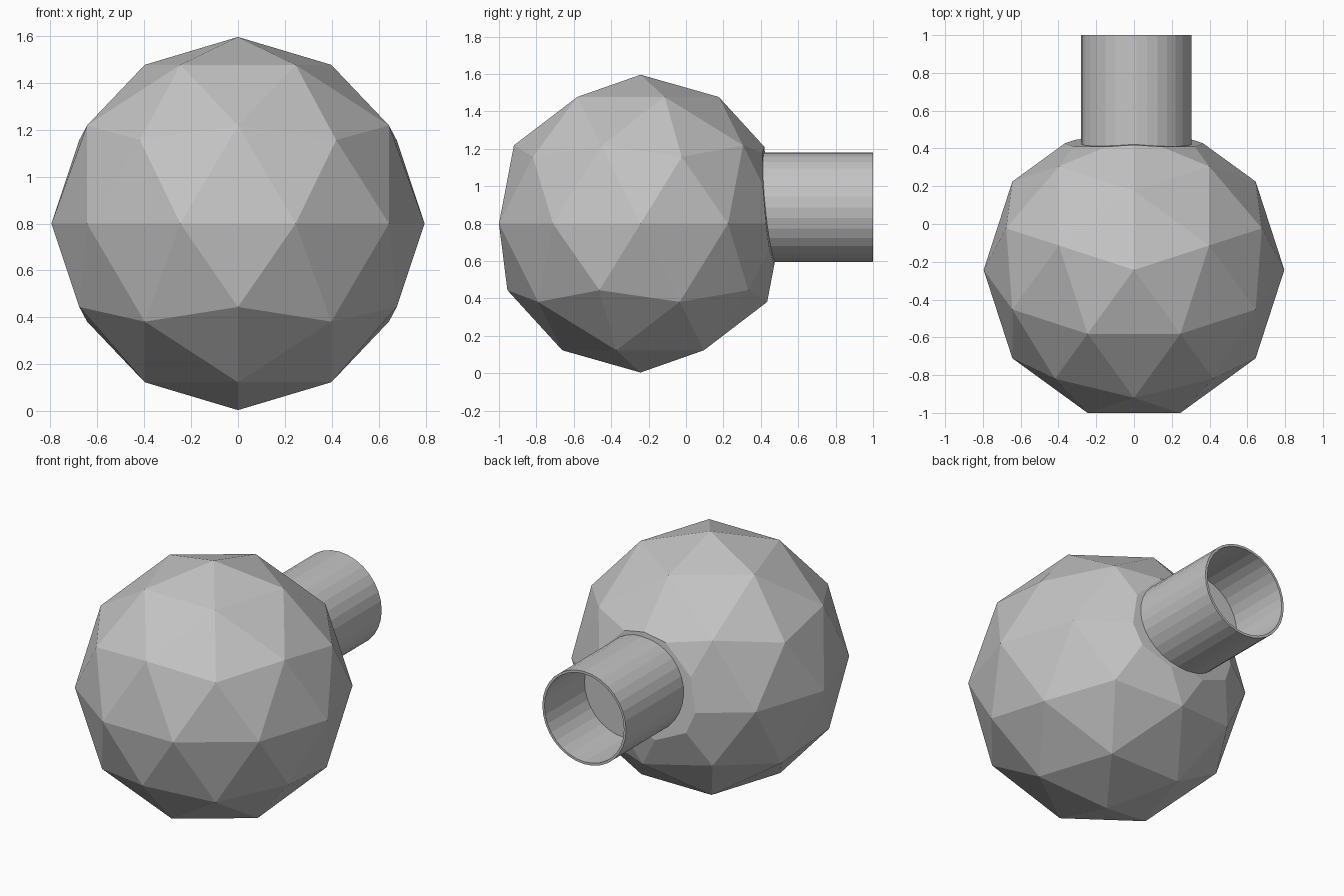
import bpy, bmesh
from math import pi
from mathutils import Matrix, Vector

cube = bpy.data.objects.get("Cube")
if cube:
    bpy.data.objects.remove(cube, do_unlink=True)

grey = bpy.data.materials.new("plain_grey")
grey.use_nodes = True
colour = (0.55, 0.55, 0.55, 1)
grey.diffuse_color = colour
grey.node_tree.nodes["Principled BSDF"].inputs["Base Color"].default_value = colour


def finish(bm, name):
    bmesh.ops.recalc_face_normals(bm, faces=bm.faces)
    mesh = bpy.data.meshes.new(name)
    bm.to_mesh(mesh)
    bm.free()
    mesh.materials.append(grey)
    obj = bpy.data.objects.new(name, mesh)
    bpy.context.collection.objects.link(obj)
    return obj


# Faceted ball, turned so that one edge of its middle ring faces the front
bm = bmesh.new()
place = Matrix.Translation((0, -0.243, 0.8)) @ Matrix.Rotation(pi / 2, 4, 'Z')
bmesh.ops.create_icosphere(bm, subdivisions=2, radius=0.796, matrix=place)

# Flattened seat for the pipe: two shallow cuts meeting on the centre line
for side in (-1, 1):
    cut = bmesh.ops.bisect_plane(
        bm, geom=bm.verts[:] + bm.edges[:] + bm.faces[:],
        plane_co=Vector((0, 0.46, 0.8)),
        plane_no=Vector((side * 0.09, 1, 0.1)), clear_outer=True)
    rim = [e for e in cut["geom_cut"] if isinstance(e, bmesh.types.BMEdge)]
    bmesh.ops.contextual_create(bm, geom=rim)
finish(bm, "ball")

# Open pipe at the back with a thin wall and a recessed floor
bm = bmesh.new()
base, end, floor = 0.36, 1.0, 0.6
radius, wall = 0.293, 0.015
place = (Matrix.Translation((0.012, (base + end) / 2, 0.887))
         @ Matrix.Rotation(-pi / 2, 4, 'X'))
bmesh.ops.create_cone(bm, cap_ends=True, segments=32, radius1=radius,
                      radius2=radius, depth=end - base, matrix=place)
cap = max(bm.faces, key=lambda f: f.calc_center_median().y)
bmesh.ops.inset_region(bm, faces=[cap], thickness=wall)
inner = bmesh.ops.extrude_face_region(bm, geom=[cap])["geom"]
bmesh.ops.translate(bm, vec=(0, floor - end, 0),
                    verts=[v for v in inner if isinstance(v, bmesh.types.BMVert)])
if cap.is_valid:
    bmesh.ops.delete(bm, geom=[cap], context='FACES_ONLY')
finish(bm, "pipe")
